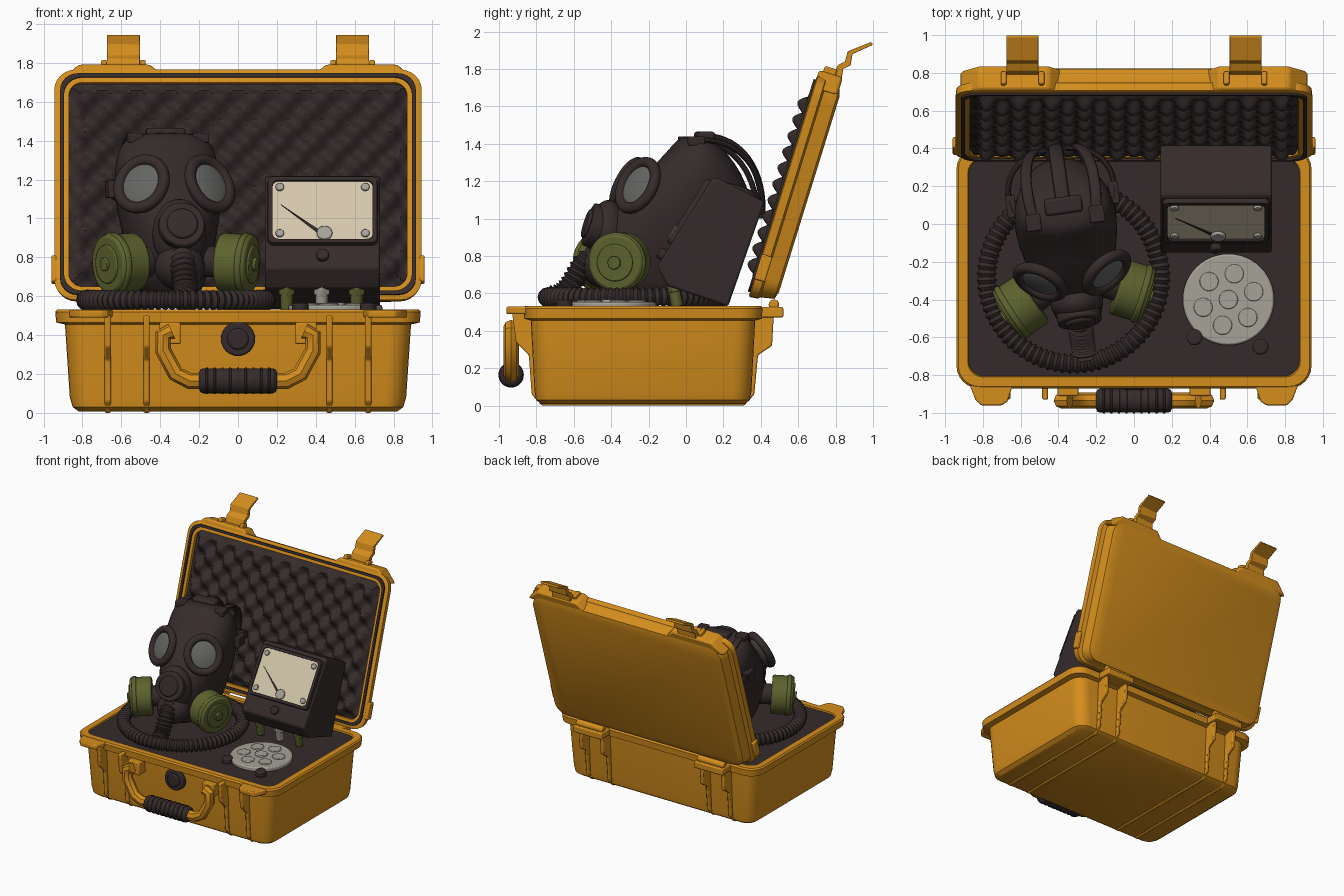
import bpy, bmesh, math
from math import sin, cos, pi, tau
from mathutils import Matrix, Vector
from mathutils.geometry import interpolate_bezier

old = bpy.data.objects.get("Cube")
if old:
    bpy.data.objects.remove(old)


def material(name, r, g, b):
    m = bpy.data.materials.new(name)
    m.use_nodes = True
    m.diffuse_color = (r, g, b, 1)
    node = next(n for n in m.node_tree.nodes if n.type == 'BSDF_PRINCIPLED')
    node.inputs["Base Color"].default_value = (r, g, b, 1)
    return m


ORANGE = material("case orange", .66, .27, .012)
DARK = material("dark rubber", .036, .024, .024)
GREEN = material("olive green", .11, .125, .028)
CREAM = material("dial cream", .66, .58, .41)
GREY = material("worn metal", .38, .36, .31)
GLASS = material("lens grey", .13, .13, .125)


def finish(name, bm, mat, matrix=None, bevel=0, recalc=True):
    if recalc:
        bmesh.ops.recalc_face_normals(bm, faces=bm.faces)
    me = bpy.data.meshes.new(name)
    bm.to_mesh(me)
    bm.free()
    me.materials.append(mat)
    me.shade_smooth()
    me.set_sharp_from_angle(angle=.6)
    ob = bpy.data.objects.new(name, me)
    bpy.context.collection.objects.link(ob)
    if matrix:
        ob.matrix_world = matrix
    if bevel:
        mod = ob.modifiers.new("soft edges", 'BEVEL')
        mod.width, mod.segments = bevel, 2
    return ob


def loft(name, rings, mat, matrix=None, closed=False):
    """Skin a list of equal point rings; cap the ends unless closed."""
    bm = bmesh.new()
    vs = [[bm.verts.new(p) for p in ring] for ring in rings]
    n = len(vs[0])
    pairs = list(zip(vs, vs[1:])) + ([(vs[-1], vs[0])] if closed else [])
    for a, b in pairs:
        for i in range(n):
            j = (i + 1) % n
            bm.faces.new((a[i], a[j], b[j], b[i]))
    if not closed:
        bm.faces.new(vs[0])
        bm.faces.new(vs[-1])
    return finish(name, bm, mat, matrix)


def rounded(hx, hy, r, z, cy=0):
    pts = []
    for k, (sx, sy) in enumerate([(1, 1), (-1, 1), (-1, -1), (1, -1)]):
        for i in range(7):
            a = (k + i / 6) * pi / 2
            pts.append((sx * (hx - r) + r * cos(a), cy + sy * (hy - r) + r * sin(a), z))
    return pts


def prism(name, pts, lo, hi, mat, axis="x", matrix=None, bevel=.008):
    """Extrude a 2D outline: yz along x, or xy along z."""
    bm = bmesh.new()
    ends = []
    for h in (lo, hi):
        ends.append([bm.verts.new((h, *p) if axis == "x" else (*p, h)) for p in pts])
    n = len(pts)
    bm.faces.new(ends[0])
    bm.faces.new(ends[1])
    for i in range(n):
        j = (i + 1) % n
        bm.faces.new((ends[0][i], ends[0][j], ends[1][j], ends[1][i]))
    return finish(name, bm, mat, matrix, bevel)


def box(name, c, s, mat, matrix=None, bevel=.008):
    x, y, z = (v / 2 for v in s)
    pts = [(c[1] - y, c[2] - z), (c[1] + y, c[2] - z), (c[1] + y, c[2] + z), (c[1] - y, c[2] + z)]
    return prism(name, pts, c[0] - x, c[0] + x, mat, "x", matrix, bevel)


def rod(name, p, axis, r, depth, mat, matrix=None, bevel=.01, sides=32):
    bm = bmesh.new()
    turn = Vector(axis).to_track_quat('Z', 'Y').to_matrix().to_4x4()
    bmesh.ops.create_cone(bm, cap_ends=True, segments=sides, radius1=r, radius2=r, depth=depth,
                          matrix=Matrix.Translation(p) @ turn)
    return finish(name, bm, mat, matrix, bevel)


def ball(name, p, scale, mat, matrix=None, axis=(0, 0, 1)):
    bm = bmesh.new()
    turn = Vector(axis).to_track_quat('Z', 'Y').to_matrix().to_4x4()
    bmesh.ops.create_uvsphere(bm, u_segments=32, v_segments=16, radius=1,
                              matrix=Matrix.Translation(p) @ turn @ Matrix.Diagonal((*scale, 1)))
    return finish(name, bm, mat, matrix)


def tube(name, path, radius, mat, ref=(0, 0, 1), closed=False, matrix=None, sides=12, flat=1):
    """Sweep a circle; radius may be a function of the point index."""
    path = [Vector(p) for p in path]
    n, rings, ref = len(path), [], Vector(ref)
    for i, p in enumerate(path):
        a = path[i - 1] if closed or i else p
        b = path[(i + 1) % n] if closed or i < n - 1 else p
        u = (b - a).cross(ref).normalized()
        r = radius(i) if callable(radius) else radius
        rings.append([p + r * (flat * u * cos(t) + ref * sin(t))
                      for t in (tau * k / sides for k in range(sides))])
    return loft(name, rings, mat, matrix, closed)


def bezier(points, count):
    return interpolate_bezier(*[Vector(p) for p in points], count)


# Case base: tapered tray with a rim lip, foam floor
CY = -.23
loft("case_base", [rounded(hx, hy, r, z, CY) for hx, hy, r, z in [
    (.82, .54, .08, .008), (.85, .572, .10, .03), (.865, .58, .11, .08), (.89, .60, .11, .455),
    (.935, .635, .12, .465), (.94, .64, .12, .52), (.93, .63, .11, .532), (.88, .58, .08, .532),
    (.87, .57, .08, .49)]], ORANGE)
loft("foam_floor", [rounded(.875, .575, .08, z, CY) for z in (.48, .52)], DARK)

# Ribs wrapping the base, front catches, rear hinges
rib = [(-.93, .5), (-.91, .34), (-.84, .27), (-.825, .06), (-.77, 0), (.31, 0),
       (.365, .06), (.385, .27), (.46, .32), (.47, .5)]
for s in (-1, 1):
    for x in (.47, .67):
        prism("base_rib", rib, s * x - .016, s * x + .016, ORANGE)
    prism("front_catch", [(s * x, y) for x, y in [(.64, -.85), (.67, -.94), (.7, -.96), (.81, -.96),
                          (.84, -.93), (.87, -.85)]], .49, .53, ORANGE, "z")
    box("rear_hinge_plate", (s * .57, .45, .5), (.27, .14, .055), ORANGE)
    rod("hinge_barrel", (s * .57, .47, .54), (1, 0, 0), .028, .25, ORANGE)
    box("handle_mount", (s * .35, -.86, .41), (.11, .1, .11), ORANGE)

    # Carrying handle arms
    tube("handle_arm", [(s * x, -.935, z) for x, z in [(.17, .165), (.25, .165), (.32, .2), (.385, .32),
         (.385, .4), (.34, .42)]], .042, ORANGE, (0, 1, 0), sides=8)
rod("handle_grip", (0, -.935, .165), (1, 0, 0), .064, .4, DARK, bevel=.02)
for i in range(9):
    rod("grip_ridge", (-.16 + i * .04, -.935, .165), (1, 0, 0), .068, .012, DARK, bevel=.003)
rod("pressure_valve", (0, -.835, .38), (0, 1, 0), .088, .06, DARK)
rod("valve_cap", (0, -.865, .38), (0, 1, 0), .055, .03, DARK)

# Lid: tray tipped back, built flat with its opening upward
LID = Matrix.Translation((0, .518, 1.175)) @ Matrix.Rotation(math.radians(72.8), 4, 'X')
loft("lid_shell", [rounded(hx, hy, r, z) for hx, hy, r, z in [
    (.85, .55, .08, -.148), (.885, .59, .1, -.135), (.905, .605, .11, -.06), (.94, .615, .11, -.05),
    (.945, .62, .11, -.006), (.935, .61, .11, 0), (.87, .55, .07, 0), (.865, .545, .07, -.07)]], ORANGE, LID)
loft("lid_gasket", [rounded(hx, hy, .09, z) for hx, hy, z in [
    (.915, .595, -.005), (.915, .595, .012), (.895, .575, .012), (.895, .575, -.005)]], DARK, LID, True)
bm = bmesh.new()
bmesh.ops.create_grid(bm, x_segments=110, y_segments=70, size=1)
for v in bm.verts:
    v.co.x *= .868
    v.co.y *= .548
    edge = min(1, (1 - abs(v.co.x) / .868) * 14, (1 - abs(v.co.y) / .548) * 9)
    wave = cos(pi * v.co.x / .087) * cos(pi * v.co.y / .09)
    v.co.z = -.025 + edge * .042 * (1 + wave)
finish("lid_egg_crate_foam", bm, DARK, LID, recalc=False)
latch = [(.78, 1.74), (.81, 1.82), (.85, 1.84), (.865, 1.895), (.99, 1.945),
         (1.0, 1.93), (.89, 1.88), (.88, 1.82), (.84, 1.80), (.83, 1.73)]
for s in (-1, 1):
    prism("lid_latch_mount", [(s * x, y) for x, y in [(.36, .56), (.45, .65), (.82, .65), (.925, .55)]],
          -.135, -.002, ORANGE, "z", LID, .015)
    prism("lid_latch", latch, s * .59 - .085, s * .59 + .085, ORANGE, bevel=.004)
    for x in (.49, .69):
        box("latch_lug", (s * x, .65, -.06), (.03, .06, .07), ORANGE, LID)
    box("lid_side_tab", (s * .945, -.45, -.03), (.03, .14, .06), ORANGE, LID)

# Mask: stacked oval sections, turned slightly
MASK = Matrix.Translation((-.36, 0, 0)) @ Matrix.Rotation(math.radians(8), 4, 'Z')
sections = [(.55, -.34, .2, .12), (.66, -.45, .26, .17), (.8, -.49, .31, .21), (.92, -.46, .34, .24),
            (1.05, -.4, .36, .265), (1.18, -.29, .33, .275), (1.3, -.15, .26, .265),
            (1.38, -.08, .19, .235), (1.425, -.04, .13, .19), (1.44, 0, .08, .1)]
face = loft("mask_face", [[(rx * math.copysign(abs(cos(a)) ** .85, cos(a)), (f + b) / 2 + (b - f) / 2 * sin(a), z)
                           for a in (tau * k / 32 for k in range(32))]
                          for z, f, b, rx in sections], DARK, MASK)
face.modifiers.new("smooth", 'SUBSURF').levels = 1
ball("mask_snout", (0, -.42, .92), (.14, .1, .18), DARK, MASK)
ball("mask_chin", (0, -.44, .75), (.13, .13, .12), DARK, MASK)
out = Vector((0, -.95, .3))
rod("speech_disc", (0, -.49, .96), out, .118, .08, DARK, MASK)
rod("speech_disc_centre", (0, -.52, .97), out, .08, .05, DARK, MASK)

for s in (-1, 1):
    # Lens, frame, filter, side buckle and straps
    n = Vector((s * .5, -.75, .42)).normalized()
    eye = Vector((s * .162, -.262, 1.165))
    turn = n.to_track_quat('Z', 'Y').to_matrix()
    ring = [eye + n * .03 + turn @ Vector((.125 * cos(a), .135 * sin(a), 0))
            for a in (tau * k / 40 for k in range(40))]
    tube("lens_frame", ring, .03, DARK, n, True, MASK)
    ball("lens", eye + n * .02, (.118, .128, .035), GLASS, MASK, n)
    axis = Vector((s * .89, -.42, -.06)).normalized()
    can = Vector((s * .3, -.4, .77))
    rod("filter_neck", can - axis * .12, axis, .08, .16, DARK, MASK)
    rod("filter_can", can, axis, .152, .17, GREEN, MASK, .015, 40)
    rod("filter_rim", can + axis * .05, axis, .16, .035, GREEN, MASK, .01, 40)
    rod("filter_cap", can + axis * .085, axis, .1, .02, GREEN, MASK, .006)
    rod("filter_knob", can + axis * .1, axis, .035, .02, GREEN, MASK, .005)
    box("side_buckle", (s * .275, .13, 1.15), (.05, .12, .09), DARK, MASK)
    tube("side_strap", bezier([(s * .27, .1, 1.17), (s * .31, .26, 1.17), (s * .24, .38, 1.1), (s * .05, .4, 1.05)], 12),
         .03, DARK, (0, 0, 1), matrix=MASK, flat=.5)
    tube("temple_strap", bezier([(s * .17, .06, 1.42), (s * .2, .28, 1.42), (s * .16, .4, 1.25), (s * .1, .4, 1.02)], 16),
         .03, DARK, (1, 0, 0), matrix=MASK, flat=.5)
    box("temple_buckle", (s * .17, .03, 1.415), (.08, .09, .05), DARK, MASK)
tube("crown_strap", bezier([(0, .08, 1.44), (0, .28, 1.45), (0, .43, 1.28), (0, .41, 1.0)], 18),
     .04, DARK, (1, 0, 0), matrix=MASK, flat=.45)
box("crown_buckle", (0, .1, 1.44), (.2, .09, .05), DARK, MASK, .015)


# Corrugated breathing hose
def ridges(i):
    return .054 if i % 2 else .041


loop = [(-.32 + .46 * cos(a), -.28 + .46 * sin(a), .58) for a in (tau * k / 160 for k in range(160))]
tube("hose_loop", loop, ridges, DARK, closed=True)
mouth = bezier([(0, -.46, .8), (0, -.6, .8), (0, -.58, .6), (0, -.72, .58)], 24)
tube("hose_mouth", mouth, lambda i: ridges(i) * 1.25, DARK, (1, 0, 0), matrix=MASK)

# Meter: leaning housing with dial face
prism("meter_housing", [(-.155, .745), (.14, 1.215), (.165, 1.22), (.42, 1.09), (.225, .53), (-.1, .64)],
      .14, .73, DARK, bevel=.015)
DIAL = Matrix.Translation((.435, -.155, .745)) @ Matrix.Rotation(math.radians(58), 4, 'X')
loft("dial_frame", [rounded(hx, hy, .03, z, .34) for hx, hy, z in [
    (.285, .205, -.01), (.28, .2, .025), (.257, .178, .025), (.257, .178, -.01)]], DARK, DIAL, True)
loft("dial_plate", [rounded(.26, .18, .03, z, .34) for z in (.004, .012)], CREAM, DIAL)
prism("dial_needle", [(-.215, .375), (-.02, .2), (-.01, .215)], .014, .019, DARK, "z", DIAL, 0)
rod("needle_hub", (.01, .2, .02), (0, 0, 1), .04, .02, GREY, DIAL, .006)
for x in (-.22, .22):
    for y in (.2, .48):
        rod("dial_screw", (x, y, .018), (0, 0, 1), .022, .016, GREY, DIAL, .004, 12)
rod("meter_button", (0, .07, .012), (0, 0, 1), .032, .04, DARK, DIAL)
for x, mat in ((.25, GREEN), (.43, GREY), (.61, GREEN)):
    rod("socket", (x, -.06, .60), (0, -.2, 1), .032, .14, mat, bevel=.005, sides=12)
    rod("socket_nut", (x, -.055, .63), (0, -.2, 1), .046, .04, mat, bevel=.005, sides=6)

# Round metal plate lying on the foam
rod("metal_disc", (.5, -.4, .535), (0, 0, 1), .242, .04, GREY, sides=48)
rod("disc_centre", (.5, -.4, .558), (0, 0, 1), .05, .02, GREY, bevel=.005)
for k in range(6):
    a = tau * k / 6 + .3
    rod("disc_boss", (.5 + .14 * cos(a), -.4 + .14 * sin(a), .557), (0, 0, 1), .05, .014, GREY, bevel=.005)
for x, y in ((.32, -.6), (.67, -.65)):
    rod("loose_fitting", (x, y, .54), (0, 0, 1), .042, .05, DARK)
